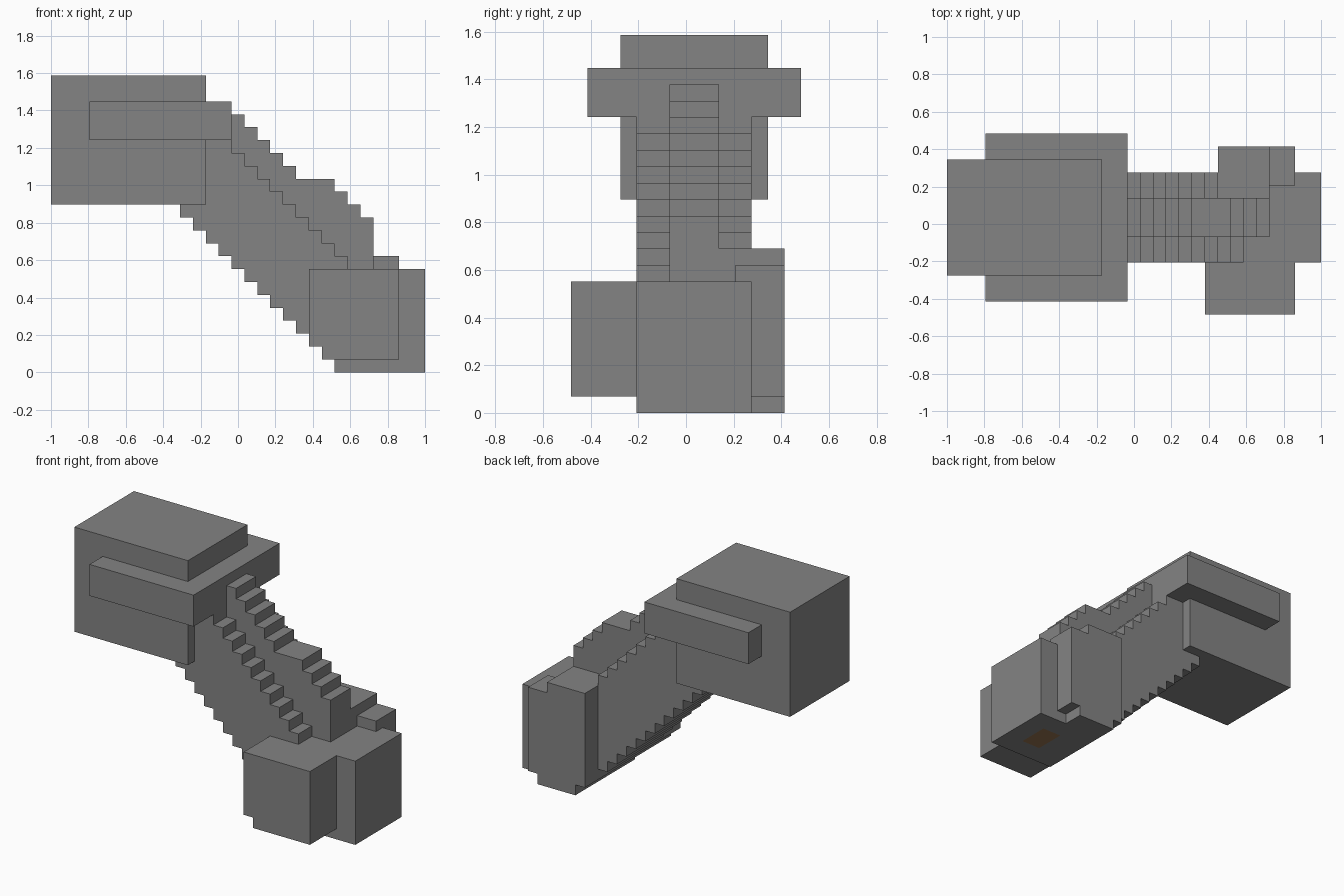
import bpy
import bmesh
from mathutils import Vector

if "Cube" in bpy.data.objects:
    bpy.data.objects.remove(bpy.data.objects["Cube"], do_unlink=True)

U = 2 / 29  # one block


def world(x, y, z):
    return Vector((x * U - 1, y * U, z * U))


def material(name, rgb):
    mat = bpy.data.materials.new(name)
    mat.use_nodes = True
    color = (*rgb, 1)
    mat.diffuse_color = color
    mat.node_tree.nodes["Principled BSDF"].inputs["Base Color"].default_value = color
    return mat


grey = material("stone grey", (0.23, 0.23, 0.23))
brown = material("brown", (0.30, 0.175, 0.08))


def extrude_profile(name, profile, y0, y1):
    """Extrude an (x, z) outline, in blocks, from y0 to y1."""
    bm = bmesh.new()
    face = bm.faces.new([bm.verts.new(world(x, y0, z)) for x, z in profile])
    result = bmesh.ops.extrude_face_region(bm, geom=[face])
    moved = [v for v in result["geom"] if isinstance(v, bmesh.types.BMVert)]
    bmesh.ops.translate(bm, verts=moved, vec=(0, (y1 - y0) * U, 0))
    bmesh.ops.recalc_face_normals(bm, faces=bm.faces)
    mesh = bpy.data.meshes.new(name)
    bm.to_mesh(mesh)
    bm.free()
    mesh.materials.append(grey)
    obj = bpy.data.objects.new(name, mesh)
    bpy.context.collection.objects.link(obj)
    return obj


def box(name, x0, x1, y0, y1, z0, z1):
    return extrude_profile(name, [(x0, z0), (x1, z0), (x1, z1), (x0, z1)], y0, y1)


def stairs(first, heights):
    """Outline of one-block steps, from left to right."""
    points = []
    for i, h in enumerate(heights):
        for p in ((first + i, h), (first + i + 1, h)):
            if len(points) > 1 and points[-1][1] == points[-2][1] == p[1]:
                points.pop()
            if not points or points[-1] != p:
                points.append(p)
    return points


# Upper end: big block with a wide band around it
box("head_block", 0, 12, -4, 5, 13, 23)
box("head_band", 3, 14, -6, 7, 18, 21)

# Sloping shaft with stepped top and underside
underside = stairs(10, [22 - i for i in range(10, 23)])
topside = stairs(10, [18] * 4 + [31 - i for i in range(14, 23)])
extrude_profile("shaft", underside + topside[::-1], -3, 4)

# Raised ridge along the shaft
ridge_top = stairs(14, [20, 19, 18, 17, 16, 15, 15, 15, 14, 13, 12])
extrude_profile("ridge", [(14, 16), (22, 8), (25, 8)] + ridge_top[::-1], -1, 2)

# Lower end: base block and side blocks
base = box("base_block", 22, 29, -3, 4, 0, 8)
extrude_profile("front_side_block",
                [(20, 2), (21, 2), (21, 1), (27, 1), (27, 8), (20, 8)], -7, -3)
extrude_profile("back_side_block",
                [(21, 1), (22, 1), (22, 0), (26, 0), (26, 1), (27, 1),
                 (27, 9), (25, 9), (25, 10), (21, 10)], 3, 6)
box("back_shoulder", 21, 25, 2, 3, 8, 10)

# Brown patch cut into the underside of the base
bm = bmesh.new()
bm.from_mesh(base.data)
for point, normal in ((world(25, 0, 0), (1, 0, 0)), (world(27, 0, 0), (1, 0, 0)),
                      (world(0, -1, 0), (0, 1, 0)), (world(0, 2, 0), (0, 1, 0))):
    bmesh.ops.bisect_plane(bm, geom=bm.verts[:] + bm.edges[:] + bm.faces[:],
                           plane_co=point, plane_no=normal)
low, high = world(25, -1, 0), world(27, 2, 0)
for f in bm.faces:
    c = f.calc_center_median()
    if f.normal.z < -0.5 and low.x < c.x < high.x and low.y < c.y < high.y:
        f.material_index = 1
bm.to_mesh(base.data)
bm.free()
base.data.materials.append(brown)
